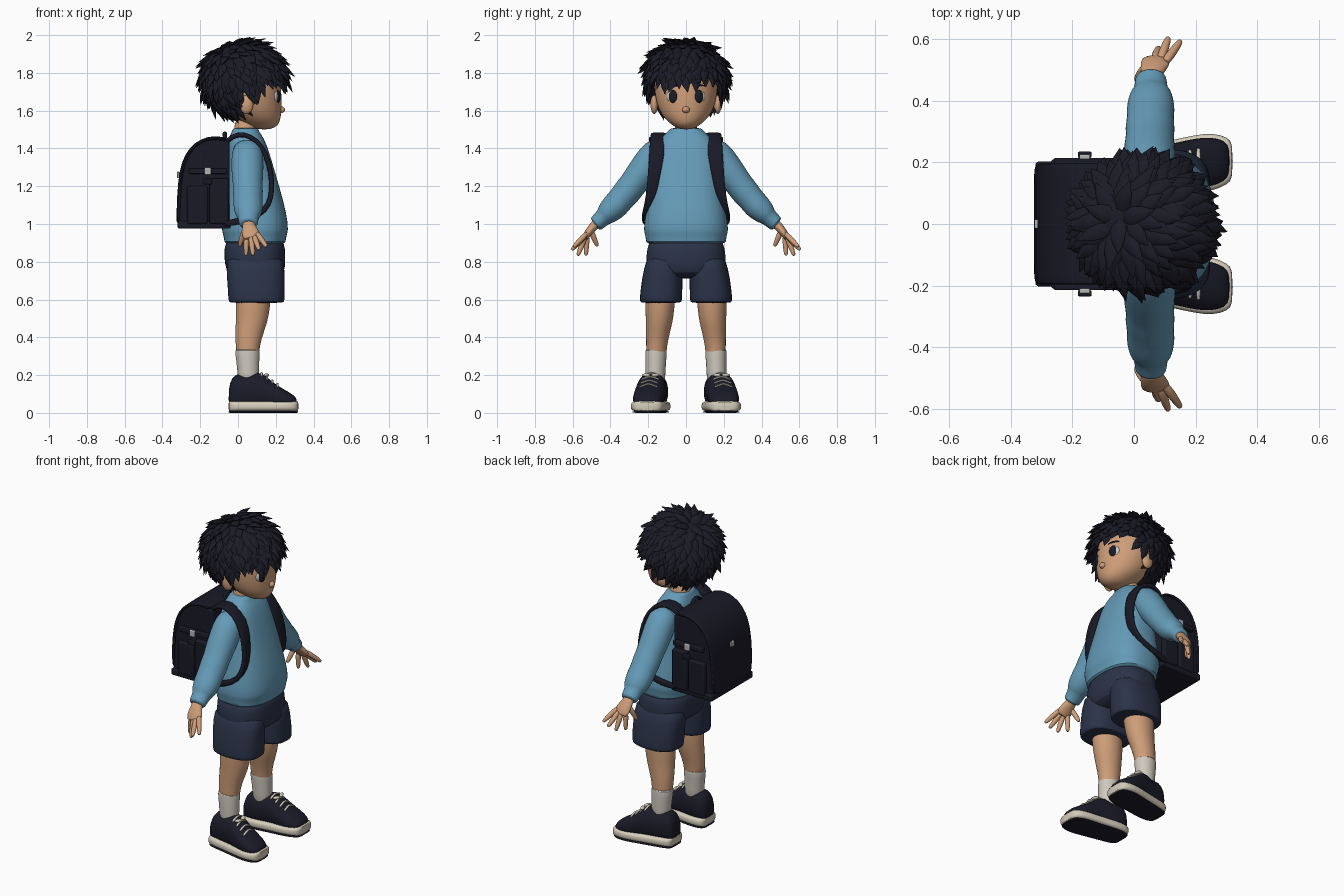
import bpy, bmesh, math, random
from mathutils import Vector, Matrix

random.seed(4)
cube = bpy.data.objects.get("Cube")
if cube:
    bpy.data.objects.remove(cube, do_unlink=True)

X, Y, Z = Vector((1, 0, 0)), Vector((0, 1, 0)), Vector((0, 0, 1))
made = []


def material(name, *rgb):
    mat = bpy.data.materials.new(name)
    mat.use_nodes = True
    mat.diffuse_color = (*rgb, 1)
    node = mat.node_tree.nodes["Principled BSDF"]
    node.inputs["Base Color"].default_value = (*rgb, 1)
    node.inputs["Roughness"].default_value = 0.8
    return mat


skin = material("skin", .62, .34, .19)
black = material("hair_black", .011, .011, .02)
blue = material("sweater_blue", .13, .33, .48)
navy = material("shorts_navy", .024, .033, .065)
leather = material("backpack_leather", .01, .01, .02)
canvas = material("shoe_canvas", .011, .011, .022)
cream = material("sole_cream", .66, .61, .5)
wool = material("sock_wool", .62, .58, .52)
metal = material("buckle_metal", .45, .45, .45)
white = material("eye_white", .6, .6, .58)


def finish(name, bm, mat, mirror=False, sub=0, bevel=0):
    bmesh.ops.recalc_face_normals(bm, faces=bm.faces)
    mesh = bpy.data.meshes.new(name)
    bm.to_mesh(mesh)
    bm.free()
    mesh.materials.append(mat)
    obj = bpy.data.objects.new(name, mesh)
    bpy.context.collection.objects.link(obj)
    if bevel:
        mod = obj.modifiers.new("bevel", "BEVEL")
        mod.width, mod.segments = bevel, 3
    if sub:
        mod = obj.modifiers.new("smooth", "SUBSURF")
        mod.levels = mod.render_levels = sub
    if mirror:
        mod = obj.modifiers.new("mirror", "MIRROR")
        mod.use_axis = (False, True, False)
        mod.use_mirror_merge = False
    made.append(obj)
    return obj


def add_tube(bm, pts, hint=X, axis=None, sides=20, power=1):
    """Skin rounded sections (x, y, z, half width, half depth) along a path."""
    centres = [Vector(p[:3]) for p in pts]
    rings = []
    for i, p in enumerate(pts):
        t = axis or (centres[min(i + 1, len(pts) - 1)] - centres[max(i - 1, 0)]).normalized()
        u = (hint - t * hint.dot(t)).normalized()
        v = t.cross(u)
        ring = []
        for k in range(sides):
            ang = math.tau * k / sides
            c, s = (math.copysign(abs(f) ** power, f) for f in (math.cos(ang), math.sin(ang)))
            ring.append(bm.verts.new(centres[i] + u * p[3] * c + v * p[4] * s))
        rings.append(ring)
    for low, high in zip(rings, rings[1:]):
        for k in range(sides):
            j = (k + 1) % sides
            bm.faces.new((low[k], low[j], high[j], high[k]))
    bm.faces.new(rings[0])
    bm.faces.new(rings[-1])


def tube(name, mat, pts, mirror=False, sub=1, **kw):
    bm = bmesh.new()
    add_tube(bm, pts, **kw)
    return finish(name, bm, mat, mirror, sub)


def blob(name, mat, centre, size, turn=0, mirror=False):
    bm = bmesh.new()
    m = Matrix.Translation(centre) @ Matrix.Rotation(turn, 4, "Z") @ Matrix.Diagonal((*size, 1))
    bmesh.ops.create_uvsphere(bm, u_segments=20, v_segments=12, radius=1, matrix=m)
    return finish(name, bm, mat, mirror)


def box(name, mat, centre, size, mirror=False, bevel=.01):
    bm = bmesh.new()
    bmesh.ops.create_cube(bm, size=1, matrix=Matrix.Translation(centre) @ Matrix.Diagonal((*size, 1)))
    return finish(name, bm, mat, mirror, bevel=bevel)


def upright(rows):
    return [(x, 0, z, a, b) for x, z, a, b in rows]


# Head
tube("head", skin, upright([
    (.14, 1.5, .03, .03), (.13, 1.52, .085, .07), (.105, 1.56, .122, .118), (.08, 1.61, .152, .147),
    (.06, 1.68, .172, .166), (.045, 1.76, .18, .17), (.04, 1.85, .16, .15), (.04, 1.92, .09, .09)]),
    axis=Z, sides=28)
tube("neck", skin, upright([(.03, 1.4, .065, .07), (.035, 1.48, .06, .06), (.05, 1.58, .06, .06)]))
blob("nose", skin, (.227, 0, 1.605), (.022, .02, .018))
blob("ear", skin, (.045, .168, 1.632), (.036, .02, .05), mirror=True)
blob("eye", white, (.204, .07, 1.675), (.014, .034, .033), .4, True)
blob("iris", black, (.212, .069, 1.675), (.011, .024, .034), .4, True)
tube("eyebrow", black, [(.222, .035, 1.728, .004, .004), (.213, .07, 1.738, .005, .006),
                        (.19, .105, 1.73, .004, .003)], mirror=True, sides=8)

# Hair: a cap covered with tapered locks that flow away from the crown
tube("hair_cap", black, upright([
    (.0, 1.54, .03, .06), (-.02, 1.6, .08, .11), (-.04, 1.66, .11, .16), (-.05, 1.72, .13, .185),
    (.025, 1.765, .205, .19), (.035, 1.85, .205, .19), (.035, 1.91, .16, .15), (.035, 1.95, .07, .07)]),
    axis=Z, sides=28)
bm = bmesh.new()
crown = Vector((-.4, .1, .9)).normalized()
count = 420
for i in range(count):
    h = 1 - 2 * (i + .5) / count
    r, ang = math.sqrt(1 - h * h), i * 2.39996
    d = Vector((r * math.cos(ang), r * math.sin(ang), h))
    root = Vector((.03 + .2 * d.x, .19 * d.y, 1.77 + .18 * d.z))
    hairline = 1.635 if root.x < .01 else 1.72 if root.x < .1 else 1.785
    if root.z < hairline:
        continue
    flow = (d - crown) - d * (d - crown).dot(d)
    flow = flow.normalized() if flow.length > .05 else X
    side = d.cross(flow)
    flow = (flow + side * random.uniform(-.35, .35)).normalized()
    size = random.uniform(.085, .125)
    lift = random.uniform(.018, .045)
    steps = [(-.15, -.015, .018), (.25, .012, .03), (.6, lift * .7, .021), (1, lift, .001)]
    pts = [(*(root + flow * size * f + d * up), w, w * .5) for f, up, w in steps]
    add_tube(bm, pts, hint=side, sides=6)
finish("hair_locks", bm, black)

# Sweater
tube("sweater_body", blue, upright([
    (.09, .895, .155, .205), (.09, .9, .163, .212), (.09, .945, .167, .216), (.09, .96, .178, .226),
    (.088, 1.05, .172, .217), (.077, 1.2, .142, .19), (.06, 1.33, .12, .178), (.048, 1.42, .105, .165),
    (.042, 1.465, .088, .13), (.04, 1.485, .074, .1), (.04, 1.5, .07, .088), (.04, 1.51, .06, .075)]),
    axis=Z, sides=32, power=.8)
tube("sleeve", blue, [
    (.05, .1, 1.41, .07, .06), (.05, .16, 1.375, .085, .085), (.05, .205, 1.31, .086, .084),
    (.05, .25, 1.25, .084, .08), (.052, .285, 1.205, .078, .074), (.052, .31, 1.172, .082, .077),
    (.053, .345, 1.132, .076, .07), (.054, .37, 1.1, .08, .073), (.055, .405, 1.068, .074, .066),
    (.055, .428, 1.045, .065, .056), (.055, .436, 1.037, .054, .046), (.055, .478, 1.0, .052, .044),
    (.055, .482, .997, .04, .035)], mirror=True)

# Hands
tube("palm", skin, [(.055, .46, 1.015, .034, .027), (.058, .495, .982, .035, .024),
                    (.068, .52, .95, .05, .02), (.075, .54, .918, .044, .017)], mirror=True)
fingers = {"index_finger": ((.108, .535, .94), (.152, .596, .878)),
           "middle_finger": ((.09, .545, .925), (.112, .606, .862)),
           "ring_finger": ((.07, .54, .918), (.08, .573, .832)),
           "little_finger": ((.045, .525, .922), (.042, .53, .832)),
           "thumb": ((.03, .5, .955), (.008, .468, .882))}
for name, (base, tip) in fingers.items():
    base, tip = Vector(base), Vector(tip)
    path = [base.lerp(tip, f) for f in (-.25, .2, .6, .92, 1)]
    tube(name, skin, [(*p, w, w) for p, w in zip(path, (.014, .016, .014, .011, .006))],
         mirror=True, sides=10)

# Shorts
tube("shorts_seat", navy, upright([
    (.09, .94, .15, .19), (.088, .87, .162, .207), (.09, .79, .163, .215), (.095, .74, .15, .2),
    (.095, .71, .1, .12)]), axis=Z, sides=28, power=.8)
tube("shorts_leg", navy, [
    (.09, .11, .85, .15, .09), (.092, .12, .76, .155, .105), (.097, .13, .66, .152, .111),
    (.098, .133, .595, .15, .113), (.098, .133, .585, .146, .109), (.098, .133, .582, .11, .08)],
    axis=Z, mirror=True, sides=24, power=.8)

# Legs, socks and shoes
tube("leg", skin, [
    (.09, .135, .68, .095, .085), (.078, .138, .56, .092, .078), (.073, .141, .48, .085, .072),
    (.055, .152, .4, .071, .06), (.05, .158, .32, .06, .053), (.055, .16, .2, .05, .048)],
    axis=Z, mirror=True)
tube("sock", wool, [
    (.05, .158, .338, .055, .05), (.05, .158, .335, .066, .058), (.05, .159, .3, .064, .057),
    (.055, .162, .22, .057, .053), (.055, .163, .12, .057, .053)], axis=Z, mirror=True)
shoe = [(-.05, .163, .045, .13), (-.035, .163, .062, .185), (.0, .164, .072, .215), (.05, .17, .076, .19),
        (.105, .18, .078, .222), (.15, .188, .08, .195), (.2, .196, .083, .15), (.25, .202, .082, .122),
        (.295, .205, .066, .095), (.312, .205, .045, .075)]
tube("shoe_upper", canvas, [(x, y, (top + .02) / 2, w, (top - .02) / 2) for x, y, w, top in shoe],
     hint=Y, axis=X, mirror=True, power=.85)
tube("shoe_sole", cream, [(x * 1.03, y, .035, w + .012, .029) for x, y, w, top in shoe],
     hint=Y, axis=X, mirror=True, power=.55)
tube("shoe_outsole", canvas, [(x * 1.02, y, .005, w + .004, .005) for x, y, w, top in shoe],
     hint=Y, axis=X, mirror=True, power=.5)
for i in range(4):
    x, y, z = .125 + .028 * i, .184 + .005 * i, .214 - .019 * i
    tube("shoelace", cream, [(x, y + s * .05, z - .022 * abs(s), .007, .006) for s in (-1, -.5, 0, .5, 1)],
         mirror=True, sides=8)
for s in (-1, 1):
    blob("lace_bow", cream, (.15, .187 + s * .024, .2), (.012, .023, .009), s * .4, True)

# Backpack
profile = [(-.045, .985), (-.045, 1.435), (-.1, 1.45), (-.16, 1.448), (-.22, 1.42), (-.27, 1.365),
           (-.3, 1.28), (-.312, 1.15), (-.315, .985)]
bm = bmesh.new()
face = bm.faces.new([bm.verts.new((x, -.185, z)) for x, z in profile])
grown = bmesh.ops.extrude_face_region(bm, geom=[face])
bmesh.ops.translate(bm, vec=Y * .37, verts=[v for v in grown["geom"] if isinstance(v, bmesh.types.BMVert)])
finish("backpack_body", bm, leather, bevel=.012)
tube("backpack_flap", leather, [(x, 0, z + .005, .197, .011) for x, z in profile[1:-1]]
     + [(-.315, 0, 1.02, .19, .011), (-.315, 0, 1.005, .17, .009)], hint=Y, power=.35)
box("backpack_base", leather, (-.18, 0, .995), (.28, .405, .04))
box("side_pocket", leather, (-.215, .193, 1.1), (.11, .035, .2), True)
box("side_panel", leather, (-.1, .193, 1.12), (.1, .04, .24), True)
box("side_strap", leather, (-.16, .2, 1.28), (.2, .03, .028), True, .005)
box("side_buckle", metal, (-.16, .218, 1.28), (.035, .016, .04), True, .005)
box("side_ring", leather, (-.16, .225, 1.225), (.045, .02, .03), True, .005)
box("rear_clasp", metal, (-.317, 0, 1.26), (.012, .03, .034), bevel=.004)
tube("carry_handle", leather, [(-.07, s * .05, 1.44 + .045 * (1 - s * s), .012, .008)
                               for s in (-1, -.6, -.2, .2, .6, 1)], sides=8)
tube("shoulder_strap", leather, [
    (-.07, .135, 1.42, .04, .013), (-.035, .14, 1.465, .042, .014), (.03, .145, 1.48, .043, .014),
    (.1, .148, 1.445, .043, .014), (.15, .155, 1.37, .04, .014), (.175, .168, 1.27, .034, .014),
    (.182, .18, 1.18, .028, .014), (.165, .197, 1.1, .024, .014), (.11, .215, 1.045, .02, .016),
    (.02, .222, 1.015, .014, .018), (-.09, .195, 1.0, .014, .016)], hint=Y, mirror=True, sides=16, power=.6)

# Smooth shading with crisp edges
bpy.ops.object.select_all(action="DESELECT")
for obj in made:
    obj.select_set(True)
bpy.context.view_layer.objects.active = made[0]
bpy.ops.object.shade_smooth_by_angle(angle=math.radians(50))
